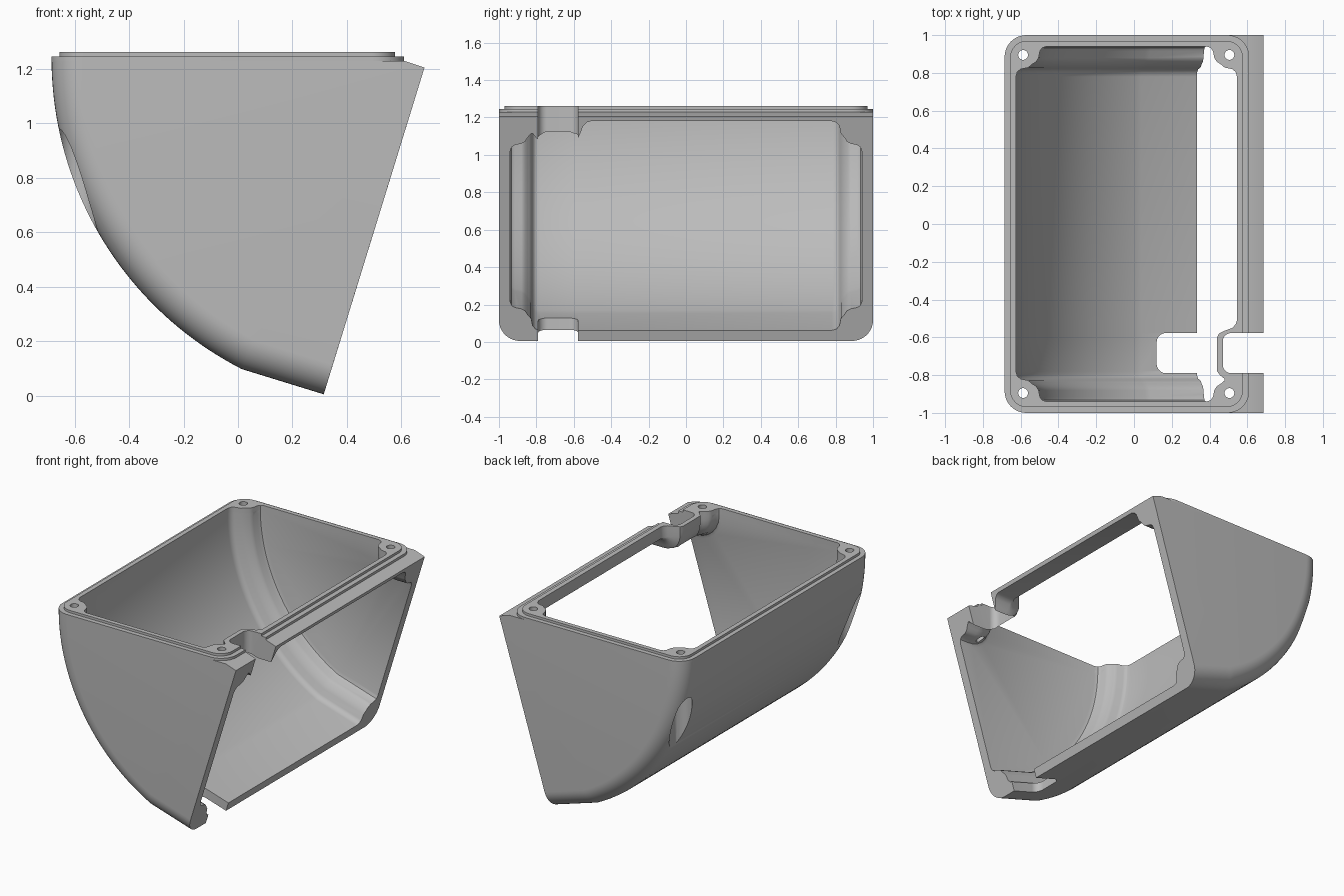
import bpy, bmesh, math
from mathutils import Vector

cube = bpy.data.objects.get("Cube")
if cube:
    bpy.data.objects.remove(cube, do_unlink=True)

grey = bpy.data.materials.new("plain_grey")
grey.use_nodes = True
colour = (0.5, 0.5, 0.5, 1)
grey.diffuse_color = colour
grey.node_tree.nodes["Principled BSDF"].inputs["Base Color"].default_value = colour

# Side profile: one large arc running into a straight, tilted foot
CENTRE, RADIUS = Vector((0.598, 1.24)), 1.283
FOOT = Vector((0.315, 0.005))
ALONG = Vector((0.956, -0.294)).normalized()
UP = Vector((-ALONG.y, ALONG.x))
CORNER = 0.115


def make_object(name, bm):
    bmesh.ops.recalc_face_normals(bm, faces=bm.faces)
    mesh = bpy.data.meshes.new(name)
    bm.to_mesh(mesh)
    bm.free()
    mesh.materials.append(grey)
    obj = bpy.data.objects.new(name, mesh)
    bpy.context.collection.objects.link(obj)
    return obj


def loft(name, rings):
    """Skin a stack of matching closed rings and cap both ends."""
    bm = bmesh.new()
    rows = [[bm.verts.new(p) for p in ring] for ring in rings]
    n = len(rows[0])
    for a, b in zip(rows, rows[1:]):
        for k in range(n):
            m = (k + 1) % n
            bm.faces.new((a[k], a[m], b[m], b[k]))
    bm.faces.new(rows[0])
    bm.faces.new(rows[-1])
    return make_object(name, bm)


def curve_points(inset, steps=40):
    """Arc and foot of the side profile, moved inwards by inset."""
    r = RADIUS - inset
    foot = FOOT + UP * inset
    v = foot - CENTRE
    s = v.dot(ALONG) + math.sqrt(r * r - v.dot(UP) ** 2)
    join = foot - ALONG * s - CENTRE
    start = math.pi + math.asin(0.01 / r)
    end = math.atan2(join.y, join.x) + 2 * math.pi
    pts = []
    for k in range(steps + 1):
        a = start + (end - start) * k / steps
        pts.append(CENTRE + Vector((math.cos(a), math.sin(a))) * r)
    return pts, foot


def slab(name, x0, x1, y0, y1, z0, z1, r, steps=10):
    """Upright block with rounded vertical corners."""
    ring = []
    corners = ((x1 - r, y1 - r), (x0 + r, y1 - r), (x0 + r, y0 + r), (x1 - r, y0 + r))
    for q, (cx, cy) in enumerate(corners):
        for k in range(steps + 1):
            a = (q + k / steps) * math.pi / 2
            ring.append((cx + r * math.cos(a), cy + r * math.sin(a)))
    return loft(name, [[(x, y, z) for x, y in ring] for z in (z0, z1)])


def cylinder(name, x, y, z0, z1, r):
    ring = [(x + r * math.cos(k * math.pi / 16), y + r * math.sin(k * math.pi / 16))
            for k in range(32)]
    return loft(name, [[(px, py, z) for px, py in ring] for z in (z0, z1)])


def blend(table, t):
    """Linear lookup in a short table of pairs."""
    if t <= table[0][0]:
        return table[0][1]
    for (a, va), (b, vb) in zip(table, table[1:]):
        if t <= b:
            return va + (vb - va) * (t - a) / (b - a)
    return table[-1][1]


# Outer shell with rounded edges along the curve
def outer_ring(y, inset):
    pts, foot = curve_points(inset)
    pts += [foot, Vector((0.685, 1.205)), Vector((0.61, 1.23))]
    return [(p.x, y, p.y) for p in pts]


fillet = []
for k in range(11):
    a = k / 10 * math.pi / 2
    fillet.append((1 - CORNER + CORNER * math.sin(a), CORNER * (1 - math.cos(a))))
layers = [(-y, i) for y, i in reversed(fillet)] + fillet
shell = loft("shell", [outer_ring(y, i) for y, i in layers])

# Top rim and raised sealing lip
rim = slab("rim", -0.685, 0.61, -1, 1, 1.23, 1.246, CORNER)
lip = slab("sealing_lip", -0.656, 0.577, -0.97, 0.97, 1.246, 1.262, 0.09)

# Cavity: end ribs carry the screw bosses, a bump surrounds the cable slot
RIB = [(0.78, 0.06), (0.805, 0.067), (0.82, 0.085), (0.828, 0.125), (0.845, 0.145),
       (0.86, 0.168), (0.88, 0.18), (0.915, 0.187), (0.932, 0.198), (0.94, 0.22)]
BUMP = [(-0.84, 0.06), (-0.82, 0.125), (-0.8, 0.15), (-0.78, 0.165), (-0.6, 0.165),
        (-0.58, 0.155), (-0.565, 0.125), (-0.55, 0.085), (-0.53, 0.066), (-0.51, 0.06)]


def cavity_ring(y):
    inset = blend(RIB, abs(y))
    bar = max(inset, blend(BUMP, y))
    pts, foot = curve_points(inset)
    pts.insert(0, Vector((pts[0].x, 1.4)))
    right = foot + ALONG * 0.3
    xl, zl = 0.605 - bar, 1.24 - bar
    c = 0.004 + 1.18 * (bar - 0.06)
    pts += [right, right + UP * (zl - right.y) / UP.y]
    # rounded underside of the top bar
    for k in range(7):
        a = k / 6 * math.pi / 2
        pts.append(Vector((xl + c - c * math.sin(a), zl + c - c * math.cos(a))))
    pts.append(Vector((xl, 1.4)))
    return [(p.x, y, p.y) for p in pts]


stations = {y for y, _ in RIB} | {-y for y, _ in RIB} | {y for y, _ in BUMP}
cutters = [loft("cavity_cutter", [cavity_ring(y) for y in sorted(stations)])]

# Cable slots through the top bar and through the floor edge
cutters.append(slab("top_slot_cutter", 0.47, 0.95, -0.79, -0.577, 0.9, 1.5, 0.045))
cutters.append(slab("floor_slot_cutter", 0.12, 0.95, -0.79, -0.577, -0.2, 0.8, 0.05))

# Screw holes, with wide recesses breaking out of the curved side
for y in (-0.895, 0.895):
    for x in (-0.587, 0.505):
        cutters.append(cylinder("screw_hole_cutter", x, y, 0.9, 1.5, 0.026))
    cutters.append(cylinder("recess_cutter", -0.587, y, 0.3, 1.1, 0.07))

# Cut everything, then shade smooth with sharp edges
for part in (shell, rim, lip):
    bpy.ops.object.select_all(action="DESELECT")
    bpy.context.view_layer.objects.active = part
    part.select_set(True)
    for cutter in cutters:
        mod = part.modifiers.new("cut", "BOOLEAN")
        mod.operation, mod.solver, mod.object = "DIFFERENCE", "EXACT", cutter
        bpy.ops.object.modifier_apply(modifier=mod.name)
    bpy.ops.object.shade_smooth_by_angle(angle=math.radians(35))

for cutter in cutters:
    bpy.data.objects.remove(cutter, do_unlink=True)
